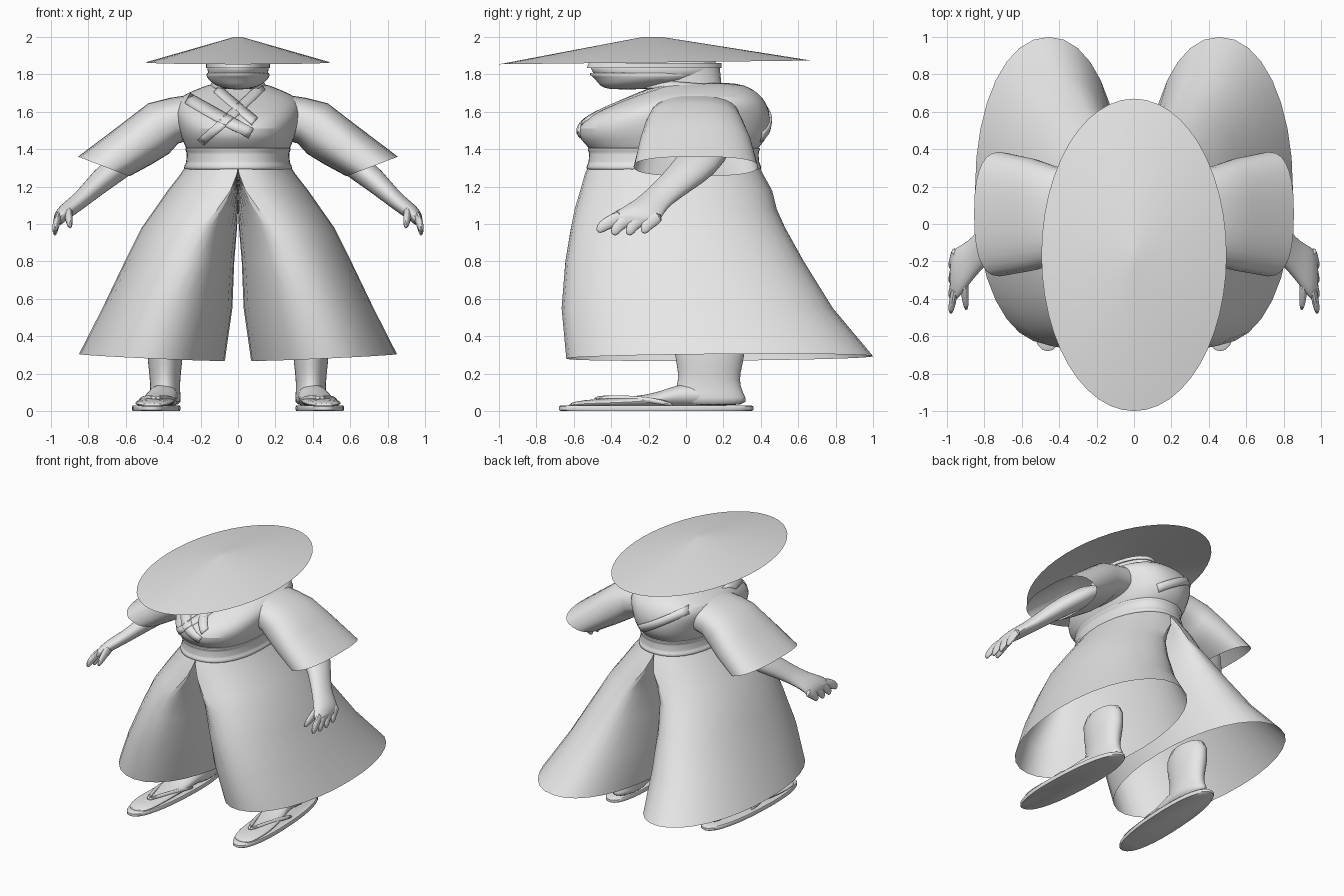
import bpy, bmesh, math
from mathutils import Vector
from mathutils.bvhtree import BVHTree

cube = bpy.data.objects.get("Cube")
if cube:
    bpy.data.objects.remove(cube, do_unlink=True)

GREY = (0.8, 0.8, 0.8, 1)
mat = bpy.data.materials.new("pale_grey")
mat.use_nodes = True
mat.diffuse_color = GREY
mat.node_tree.nodes["Principled BSDF"].inputs["Base Color"].default_value = GREY


def finish(name, bm, mirror=False, smooth=0, thick=0, angle=40):
    bmesh.ops.recalc_face_normals(bm, faces=bm.faces)
    mesh = bpy.data.meshes.new(name)
    bm.to_mesh(mesh)
    bm.free()
    mesh.materials.append(mat)
    ob = bpy.data.objects.new(name, mesh)
    bpy.context.collection.objects.link(ob)
    bpy.ops.object.select_all(action='DESELECT')
    ob.select_set(True)
    bpy.context.view_layer.objects.active = ob
    bpy.ops.object.shade_smooth_by_angle(angle=math.radians(angle))
    if thick:
        ob.modifiers.new("Thickness", 'SOLIDIFY').thickness = thick
    if smooth:
        ob.modifiers.new("Subdivision", 'SUBSURF').levels = smooth
        ob.modifiers["Subdivision"].render_levels = smooth
    if mirror:
        ob.modifiers.new("Mirror", 'MIRROR')
    return ob


def ring(c, u, v, inner=None, n=28, e=2.0):
    """Superellipse section; inner scales the -u half."""
    c, u, v = Vector(c), Vector(u), Vector(v)
    pts = []
    for i in range(n):
        a = math.tau * i / n
        co, si = math.cos(a), math.sin(a)
        x = math.copysign(abs(co) ** (2 / e), co)
        y = math.copysign(abs(si) ** (2 / e), si)
        k = inner if inner is not None and x < 0 else 1
        pts.append(c + u * x * k + v * y)
    return pts


def flat(z, rx, y0, y1, x=0, **kw):
    return ring((x, (y0 + y1) / 2, z), (rx, 0, 0), (0, (y1 - y0) / 2, 0), **kw)


def slant(tx, tz, bx, bz, y0, y1, **kw):
    return ring(((tx + bx) / 2, (y0 + y1) / 2, (tz + bz) / 2),
                ((tx - bx) / 2, 0, (tz - bz) / 2), (0, (y1 - y0) / 2, 0), **kw)


def loft(name, rings, caps=(True, True), **kw):
    bm = bmesh.new()
    rows = [[bm.verts.new(p) for p in r] for r in rings]
    n = len(rows[0])
    for a, b in zip(rows, rows[1:]):
        for i in range(n):
            j = (i + 1) % n
            bm.faces.new((a[i], a[j], b[j], b[i]))
    for row, cap in ((rows[0], caps[0]), (rows[-1], caps[1])):
        if cap:
            bm.faces.new(row)
    return finish(name, bm, **kw)


def tube(name, pts, radii, squash=1.0, n=10, **kw):
    pts = [Vector(p) for p in pts]
    rings = []
    for i, p in enumerate(pts):
        d = (pts[min(i + 1, len(pts) - 1)] - pts[max(i - 1, 0)]).normalized()
        v = d.cross(Vector((1, 0, 0))).normalized()
        rings.append(ring(p, v.cross(d) * radii[i] * squash, v * radii[i], n=n))
    return loft(name, rings, **kw)


# Wide oval hat, open underneath
loft("hat", [flat(2.0, 0.02, -0.23, -0.13, n=48),
             [Vector((p.x, p.y, 1.866 + 0.012 * p.y)) for p in
              flat(0, 0.495, -1.0, 0.67, n=48)]], caps=(True, False))

# Head, neck, mask and headband
loft("head", [flat(*r) for r in (
    (1.72, 0.06, -0.42, -0.2), (1.745, 0.12, -0.46, -0.05), (1.78, 0.155, -0.47, 0.14),
    (1.82, 0.165, -0.51, 0.18), (1.85, 0.165, -0.52, 0.18), (1.89, 0.14, -0.46, 0.14),
    (1.92, 0.08, -0.34, 0))], smooth=1)
loft("mask", [flat(*r) for r in (
    (1.718, 0.05, -0.42, -0.22), (1.74, 0.125, -0.465, -0.08), (1.775, 0.165, -0.485, 0.1),
    (1.80, 0.172, -0.52, 0.12), (1.815, 0.17, -0.53, 0.12))], smooth=1)
loft("headband", [flat(1.835, 0.172, -0.53, 0.19), flat(1.86, 0.172, -0.52, 0.19)])
loft("neck", [flat(1.64, 0.14, -0.2, 0.24), flat(1.74, 0.125, -0.2, 0.19),
              flat(1.84, 0.13, -0.24, 0.18)])

# Jacket body
torso = loft("jacket_body", [flat(*r, e=2.3) for r in (
    (1.36, 0.27, -0.5, 0.36), (1.41, 0.28, -0.52, 0.39), (1.45, 0.3, -0.57, 0.43),
    (1.51, 0.32, -0.59, 0.45), (1.57, 0.335, -0.54, 0.455), (1.63, 0.345, -0.41, 0.44),
    (1.68, 0.32, -0.29, 0.41), (1.72, 0.22, -0.2, 0.36), (1.76, 0.13, -0.13, 0.28))], smooth=1)

# Cloth bands laid over the jacket
bpy.context.view_layer.update()
surface = BVHTree.FromObject(torso, bpy.context.evaluated_depsgraph_get())


def band(name, path, width, side=-1, thick=0.02, steps=14):
    a, b = Vector(path[0]), Vector(path[1])
    across = Vector((-(b - a).y, (b - a).x)).normalized() * width / 2
    bm = bmesh.new()
    rows = []
    for i in range(steps + 1):
        p = a.lerp(b, i / steps)
        row = []
        for k in (-1, 0, 1):
            q = p + across * k
            hit = surface.ray_cast(Vector((q.x, 3 * side, q.y)), Vector((0, -side, 0)))[0]
            if hit:
                row.append(bm.verts.new(hit + Vector((0, side * 0.012, 0.004))))
        if len(row) == 3:
            rows.append(row)
    for r, s in zip(rows, rows[1:]):
        for k in (0, 1):
            bm.faces.new((r[k], r[k + 1], s[k + 1], s[k]))
    finish(name, bm, thick=thick)


band("shoulder_strap_front", ((-0.27, 1.67), (0.07, 1.48)), 0.06)
band("shoulder_strap_back", ((-0.24, 1.67), (0.12, 1.46)), 0.06, side=1)
band("collar_right", ((-0.13, 1.735), (0.09, 1.55)), 0.045)
band("collar_left", ((0.13, 1.735), (-0.2, 1.43)), 0.045)
loft("raised_collar", [ring((0, 0.06, 1.71), (0.17, 0, 0), (0, 0.31, -0.025)),
                       ring((0, 0.03, 1.755), (0.14, 0, 0), (0, 0.24, -0.02))],
     caps=(False, False), thick=0.015)

# Waist sash with rolled edges
loft("sash", [flat(z, 0.275 + b, -0.52 - b, 0.39 + b, e=2.3) for z, b in (
    (1.28, 0.008), (1.295, 0.016), (1.315, 0.014), (1.322, 0.004), (1.385, 0),
    (1.392, 0.008), (1.405, 0.01), (1.415, 0.0))], smooth=1)

# Flared trouser legs: z, centre x, outer and inner half width, front, back
legs = []
for z, cx, ro, ri, y0, y1 in (
        (1.31, 0, 0.28, 0, -0.52, 0.39), (1.27, 0.005, 0.30, 0.005, -0.54, 0.41),
        (1.18, 0.04, 0.335, 0.04, -0.565, 0.46), (1.08, 0.11, 0.335, 0.11, -0.595, 0.485),
        (0.98, 0.19, 0.325, 0.185, -0.615, 0.53), (0.8, 0.27, 0.335, 0.25, -0.645, 0.63),
        (0.55, 0.37, 0.355, 0.34, -0.665, 0.785), (0.28, 0.455, 0.395, 0.385, -0.64, 1.0)):
    r = flat(z, ro, y0, y1, x=cx, inner=ri / ro, n=32, e=2.1)
    if z == 0.28:
        for p in r:
            p.z += 0.045 * (p.x - 0.45) + 0.008 * p.y + 0.005
    legs.append(r)
loft("trouser_leg", legs, caps=(False, False), mirror=True, angle=30)

# Wide sleeves, open at the cuff
loft("sleeve", [slant(*r, e=2.5) for r in (
    (0.2, 1.70, 0.22, 1.46, -0.18, 0.28), (0.36, 1.675, 0.32, 1.43, -0.2, 0.29),
    (0.48, 1.645, 0.37, 1.375, -0.22, 0.31), (0.63, 1.53, 0.46, 1.32, -0.25, 0.35),
    (0.855, 1.36, 0.58, 1.255, -0.28, 0.385))], caps=(True, False), mirror=True)

# Forearm and palm
loft("forearm", [slant(*r, n=16) for r in (
    (0.5, 1.5, 0.42, 1.37, 0, 0.28), (0.73, 1.335, 0.62, 1.23, -0.1, 0.17),
    (0.82, 1.225, 0.735, 1.15, -0.2, 0.03), (0.89, 1.145, 0.82, 1.085, -0.28, -0.07),
    (0.955, 1.10, 0.885, 1.04, -0.37, -0.11), (0.99, 1.045, 0.93, 1.01, -0.42, -0.13),
    (0.985, 1.0, 0.95, 0.99, -0.4, -0.16))], mirror=True, smooth=1)

# Fingers and thumb
for i, (y, tip, z) in enumerate(((-0.37, -0.47, 0.955), (-0.31, -0.39, 0.94),
                                 (-0.24, -0.31, 0.94), (-0.17, -0.23, 0.95))):
    m = (y + tip) / 2 - 0.01
    tube("finger_%d" % (i + 1), ((0.955, y + 0.04, 1.05), (0.972, m, 1.0),
                                 (0.98, tip + 0.01, z + 0.02), (0.978, tip, z)),
         (0.04, 0.036, 0.028, 0.012), squash=0.55, mirror=True, smooth=1)
tube("thumb", ((0.91, -0.26, 1.08), (0.905, -0.36, 1.04), (0.9, -0.43, 1.0), (0.895, -0.46, 0.985)),
     (0.045, 0.038, 0.028, 0.012), squash=0.6, mirror=True, smooth=1)

# Lower legs and feet
loft("lower_leg", [flat(z, rx, y0, y1, x=0.39, n=20) for z, rx, y0, y1 in (
    (0.5, 0.1, -0.08, 0.33), (0.3, 0.098, -0.065, 0.32), (0.2, 0.085, -0.04, 0.29),
    (0.13, 0.08, -0.05, 0.29), (0.07, 0.085, -0.08, 0.325), (0.025, 0.085, -0.08, 0.33))],
    mirror=True, smooth=1)
loft("foot", [ring((x, y, (0.02 + top) / 2), (rx, 0, 0), (0, 0, (top - 0.02) / 2), n=16)
              for y, x, rx, top in (
    (-0.63, 0.46, 0.05, 0.04), (-0.56, 0.455, 0.095, 0.06), (-0.4, 0.45, 0.105, 0.068),
    (-0.2, 0.43, 0.095, 0.085), (-0.09, 0.41, 0.085, 0.125), (0.02, 0.395, 0.08, 0.16),
    (0.2, 0.39, 0.075, 0.12))], mirror=True, smooth=1)

# Sandal soles and thong straps
loft("sandal_sole", [ring((0.437, -0.16, z), (s * 0.125, 0, 0), (-0.025, s * 0.52, 0), e=2.3, n=36)
                     for z, s in ((0, 0.98), (0.006, 1), (0.024, 1), (0.03, 0.98))], mirror=True)
for name, x in (("strap_inner", 0.335), ("strap_outer", 0.525)):
    tube(name, ((0.44, -0.5, 0.068), ((0.44 + x) / 2, -0.36, 0.073), (x, -0.18, 0.06),
                (x + (0.43 - x) * 0.1, -0.06, 0.03)),
         (0.014, 0.016, 0.016, 0.014), n=8, mirror=True, smooth=1)
